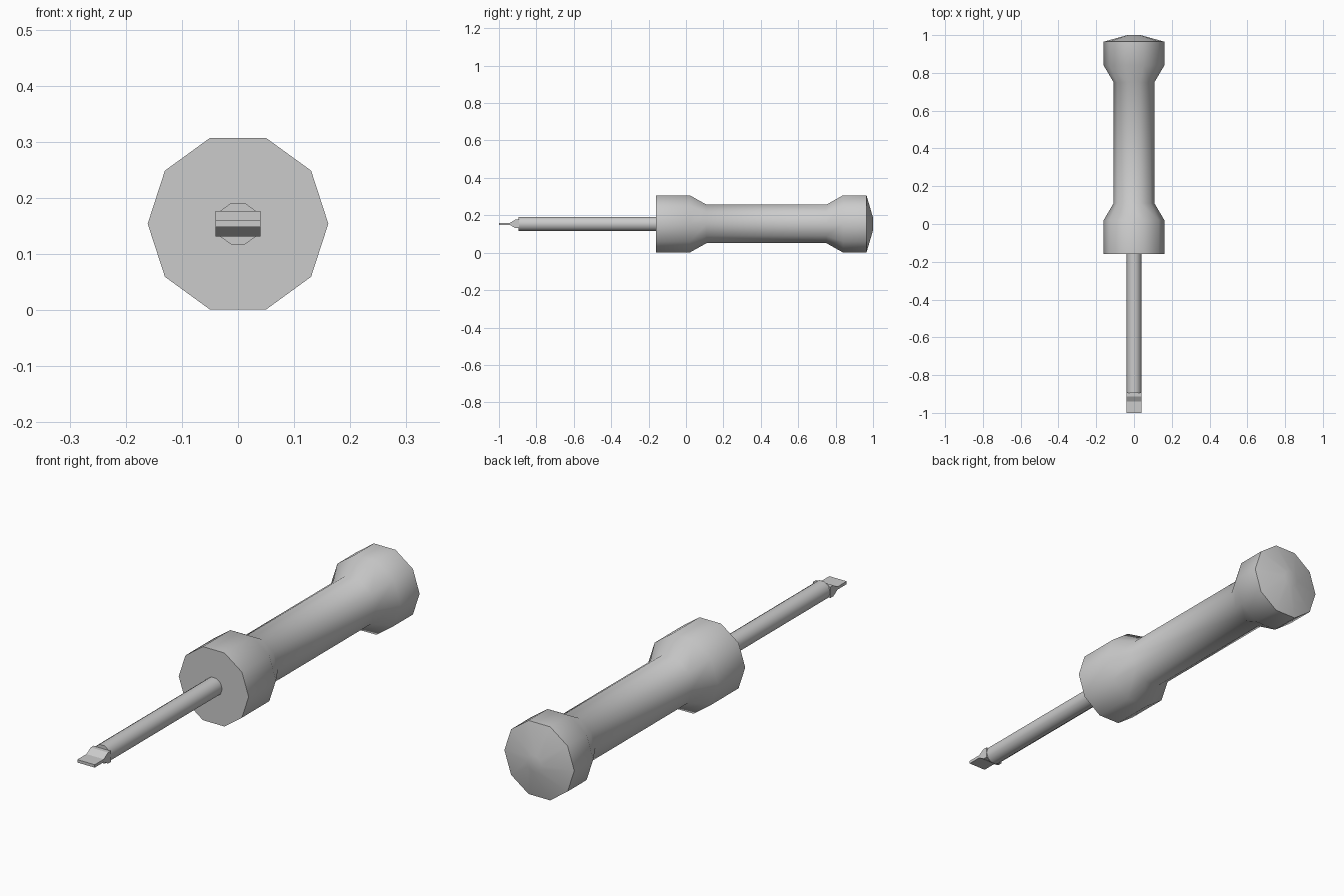
import bpy, bmesh, math

if "Cube" in bpy.data.objects:
    bpy.data.objects.remove(bpy.data.objects["Cube"])

CZ = 0.154   # height of the tool's axis
SIDES = 10


def finish(bm, name, smooth=True):
    bmesh.ops.recalc_face_normals(bm, faces=bm.faces)
    me = bpy.data.meshes.new(name)
    bm.to_mesh(me)
    bm.free()
    ob = bpy.data.objects.new(name, me)
    bpy.context.collection.objects.link(ob)
    if smooth:
        bpy.ops.object.select_all(action='DESELECT')
        ob.select_set(True)
        bpy.context.view_layer.objects.active = ob
        bpy.ops.object.shade_smooth_by_angle(angle=math.radians(40))
    return ob


def lathe(name, profile):
    """Ten-sided solid along y from (y, radius) pairs."""
    bm = bmesh.new()
    rings = []
    for y, r in profile:
        rings.append([bm.verts.new((r * math.cos(a), y, CZ + r * math.sin(a)))
                      for a in (2 * math.pi * i / SIDES for i in range(SIDES))])
    for a, b in zip(rings, rings[1:]):
        for i in range(SIDES):
            j = (i + 1) % SIDES
            bm.faces.new((a[i], a[j], b[j], b[i]))
    bm.faces.new(rings[0])
    bm.faces.new(rings[-1])
    return finish(bm, name)


# Grip with flared collars and a domed butt
lathe("handle", [(-0.16, 0.161), (0.02, 0.161), (0.11, 0.108), (0.75, 0.108),
                 (0.84, 0.161), (0.965, 0.161), (1.0, 0.035)])

# Steel rod
lathe("shaft", [(-0.895, 0.039), (-0.155, 0.039)])

# Flat tip: side outline mirrored about the axis, extruded across x
half = [(-1.0, 0.006), (-0.94, 0.006), (-0.912, 0.023), (-0.893, 0.023)]
outline = half + [(y, -z) for y, z in reversed(half)]
bm = bmesh.new()
face = bm.faces.new([bm.verts.new((-0.04, y, CZ + z)) for y, z in outline])
ext = bmesh.ops.extrude_face_region(bm, geom=[face])
bmesh.ops.translate(bm, vec=(0.08, 0, 0),
                    verts=[g for g in ext["geom"] if isinstance(g, bmesh.types.BMVert)])
finish(bm, "blade", smooth=False)
